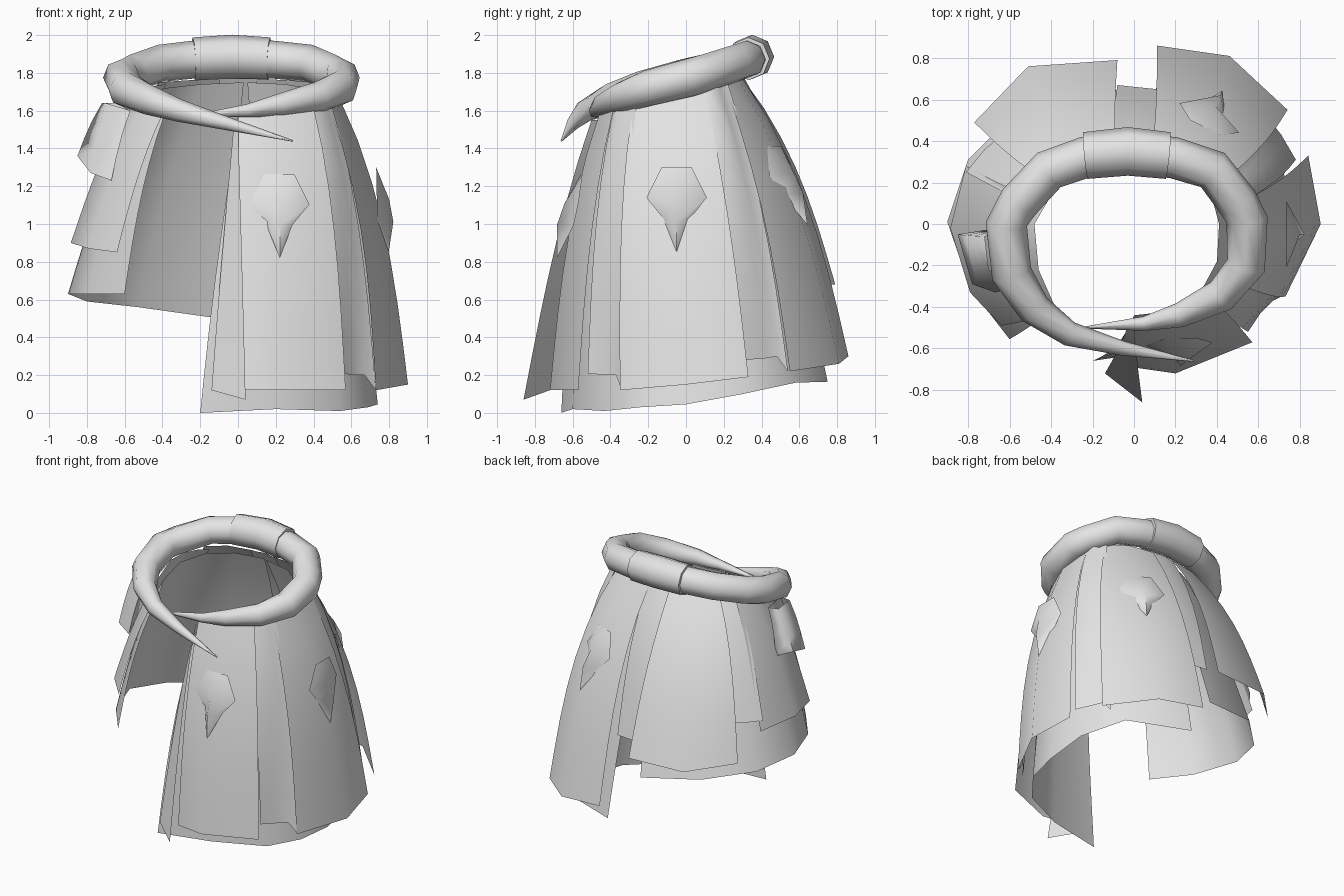
import bpy, bmesh, math
from mathutils import Vector

if "Cube" in bpy.data.objects:
    bpy.data.objects.remove(bpy.data.objects["Cube"])

grey = bpy.data.materials.new("light_grey")
grey.diffuse_color = (0.78, 0.78, 0.78, 1)
grey.use_nodes = True
grey.node_tree.nodes["Principled BSDF"].inputs["Base Color"].default_value = grey.diffuse_color


def finish(name, bm, angle=50):
    me = bpy.data.meshes.new(name)
    bm.to_mesh(me)
    bm.free()
    ob = bpy.data.objects.new(name, me)
    bpy.context.collection.objects.link(ob)
    me.materials.append(grey)
    bpy.ops.object.select_all(action='DESELECT')
    ob.select_set(True)
    bpy.context.view_layer.objects.active = ob
    bpy.ops.object.shade_smooth_by_angle(angle=math.radians(angle))
    return ob


def outward(p):
    return Vector((p.x, p.y, 0)).normalized()


def panel(name, tops, hems, bulge=0.07, rows=7, angle=60):
    """Hanging cloth sheet from a top edge to a hem, belling outwards."""
    bm = bmesh.new()
    grid = []
    for r in range(rows + 1):
        t = r / rows
        line = []
        for a, b in zip(tops, hems):
            p = Vector(a).lerp(Vector(b), t)
            line.append(bm.verts.new(p + outward(p) * bulge * math.sin(math.pi * t ** 0.8)))
        grid.append(line)
    for u, v in zip(grid, grid[1:]):
        for i in range(len(u) - 1):
            bm.faces.new((u[i], u[i + 1], v[i + 1], v[i]))
    bmesh.ops.remove_doubles(bm, verts=bm.verts[:], dist=0.0001)
    bm.normal_update()
    if sum(f.normal.dot(outward(f.calc_center_median())) for f in bm.faces) < 0:
        bmesh.ops.reverse_faces(bm, faces=bm.faces[:])
    return finish(name, bm, angle)


def tube(name, path, sides=8):
    """Tube along (x, y, z, radius) points."""
    pts = [Vector(p[:3]) for p in path]
    bm = bmesh.new()
    rings = []
    for i, p in enumerate(pts):
        d = (pts[min(i + 1, len(pts) - 1)] - pts[max(i - 1, 0)]).normalized()
        side = d.cross(Vector((0, 0, 1))).normalized()
        up = side.cross(d)
        rings.append([bm.verts.new(p + path[i][3] * (side * math.cos(k * math.tau / sides)
                      + up * math.sin(k * math.tau / sides))) for k in range(sides)])
    for a, b in zip(rings, rings[1:]):
        for k in range(sides):
            j = (k + 1) % sides
            bm.faces.new((a[k], a[j], b[j], b[k]))
    bm.faces.new(rings[0])
    bm.faces.new(rings[-1])
    bmesh.ops.recalc_face_normals(bm, faces=bm.faces[:])
    return finish(name, bm, 60)


def emblem(name, origin, facing, down):
    """Low spade-shaped boss with a drooping beak."""
    o, n, d = Vector(origin), Vector(facing).normalized(), Vector(down).normalized()
    s = n.cross(d).normalized()
    n = d.cross(s).normalized()
    rim = [(-0.08, -0.17), (0.08, -0.17), (0.16, -0.01), (0.07, 0.1), (0, 0.29),
           (-0.07, 0.1), (-0.16, -0.01)]
    bm = bmesh.new()
    vs = [bm.verts.new(o + s * u + d * v - n * (0.025 if v < 0.2 else -0.03)) for u, v in rim]
    top = bm.verts.new(o + n * 0.04)
    beak = bm.verts.new(o + d * 0.12 + n * 0.06)
    for i in (6, 0, 1):
        bm.faces.new((vs[i], vs[(i + 1) % 7], top))
    for loop in ((vs[2], vs[3], beak, top), (vs[3], vs[4], beak),
                 (vs[4], vs[5], beak), (vs[5], vs[6], top, beak)):
        bm.faces.new(loop)
    bmesh.ops.recalc_face_normals(bm, faces=bm.faces[:])
    bm.normal_update()
    if sum(f.normal.dot(n) for f in bm.faces) < 0:
        bmesh.ops.reverse_faces(bm, faces=bm.faces[:])
    return finish(name, bm, 80)


# Horn-like collar: two tapering arms crossing at the front, and a cuff at the back
tube("collar_right_arm", [(-0.03, 0.34, 1.88, .1), (0.19, 0.32, 1.87, .1), (0.38, 0.26, 1.85, .1),
     (0.5, 0.105, 1.8, .1), (0.545, 0.02, 1.775, .1), (0.54, -0.2, 1.72, .095),
     (0.42, -0.345, 1.67, .082), (0.22, -0.44, 1.63, .06), (0.05, -0.48, 1.6, .035),
     (-0.25, -0.5, 1.57, .004)])
tube("collar_left_arm", [(-0.03, 0.34, 1.88, .1), (-0.24, 0.32, 1.87, .1), (-0.41, 0.26, 1.85, .1),
     (-0.555, 0.105, 1.8, .1), (-0.615, 0.0, 1.775, .1), (-0.59, -0.24, 1.71, .098),
     (-0.48, -0.41, 1.66, .082), (-0.31, -0.53, 1.6, .06), (-0.05, -0.6, 1.53, .035),
     (0.29, -0.66, 1.44, .004)])
tube("collar_cuff", [(-0.235, 0.33, 1.875, .113), (-0.03, 0.35, 1.885, .117), (0.165, 0.33, 1.875, .113)])

# Underlayers
panel("right_underlayer",
      [(0, -.44, 1.58), (.18, -.42, 1.58), (.32, -.33, 1.62), (.4, -.18, 1.65),
       (.41, 0, 1.69), (.37, .15, 1.72), (.25, .23, 1.74), (.05, .26, 1.75)],
      [(-.2, -.66, 0), (.2, -.6, .02), (.54, -.43, .01), (.69, -.24, .03),
       (.74, 0, .045), (.72, .3, .1), (.56, .58, .16), (.12, .75, .165)], 0.06)
panel("left_underlayer",
      [(-.38, -.4, 1.6), (-.46, -.22, 1.65), (-.48, 0, 1.69), (-.38, .17, 1.72),
       (-.2, .25, 1.74), (.03, .27, 1.75)],
      [(-.6, -.555, .63), (-.79, -.31, .63), (-.9, .01, .63), (-.8, .31, .59),
       (-.53, .58, .56), (-.1, .68, .5)], 0.04)

# Overlapping outer panels
panel("front_panel", [(0, -.46, 1.58), (.2, -.46, 1.58), (.4, -.38, 1.62)],
      [(-.01, -.69, .12), (.2, -.72, .12), (.57, -.57, .12)], 0.05)
panel("right_panel", [(.48, -.28, 1.62), (.54, -.1, 1.66), (.5, .1, 1.72)],
      [(.73, -.35, .12), (.9, 0, .15), (.84, .33, .19)], 0.07)
panel("back_right_panel", [(.42, .2, 1.75), (.28, .28, 1.76), (.08, .3, 1.77)],
      [(.74, .55, .22), (.46, .81, .26), (.11, .86, .3)], 0.09)
panel("back_left_panel", [(-.08, .3, 1.77), (-.28, .28, 1.76), (-.42, .2, 1.75)],
      [(-.08, .79, .68), (-.51, .76, .68), (-.77, .49, .71)], 0.07)
panel("left_panel",
      [(-.5, .13, 1.72), (-.54, -.02, 1.7), (-.49, -.24, 1.66), (-.39, -.41, 1.6)],
      [(-.81, .28, .88), (-.885, -.02, .9), (-.79, -.33, .87), (-.64, -.49, .85)], 0.03)

# Folded pleats between the panels
panel("front_pleat", [(-.02, -.46, 1.55), (0, -.5, 1.55)],
      [(-.14, -.72, .12), (.04, -.86, .07)], 0.03)
panel("front_right_pleat", [(.37, -.38, 1.62), (.43, -.36, 1.62), (.46, -.3, 1.64), (.49, -.26, 1.65)],
      [(.55, -.52, .21), (.61, -.43, .2), (.67, -.37, .2), (.73, -.34, .12)], 0.05)
panel("back_right_pleat", [(.5, .1, 1.72), (.49, .16, 1.74), (.45, .17, 1.75), (.42, .22, 1.75)],
      [(.78, .31, .28), (.71, .43, .29), (.67, .48, .3), (.66, .54, .22)], 0.07)
panel("back_pleat", [(.1, .29, 1.77), (.01, .31, 1.77), (-.1, .29, 1.77)],
      [(.11, .65, .75), (.01, .66, .75), (-.08, .67, .75)], 0.05)
panel("left_pleat", [(-.38, .2, 1.74), (-.45, .16, 1.73), (-.5, .1, 1.72)],
      [(-.66, .41, .95), (-.72, .36, .95), (-.81, .25, .95)], 0.03)

# Hip pouch, an open tapered sleeve
panel("hip_pouch",
      [(-.57, -.3, 1.6), (-.7, -.22, 1.64), (-.72, -.06, 1.64), (-.65, -.04, 1.64), (-.57, -.3, 1.6)],
      [(-.67, -.33, 1.23), (-.78, -.29, 1.27), (-.85, -.05, 1.36), (-.72, -.03, 1.3),
       (-.67, -.33, 1.23)], 0.01, 3, 100)

# Bosses on three of the panels
emblem("front_emblem", (.22, -.605, 1.1), (0.05, -1, 0.15), (0, -.17, -1))
emblem("right_emblem", (.76, -.05, 1.13), (1, 0, 0.2), (.02, 0, -1))
emblem("back_right_emblem", (.375, .535, 1.26), (.5, 1, 0.3), (.14, .3, -1))
